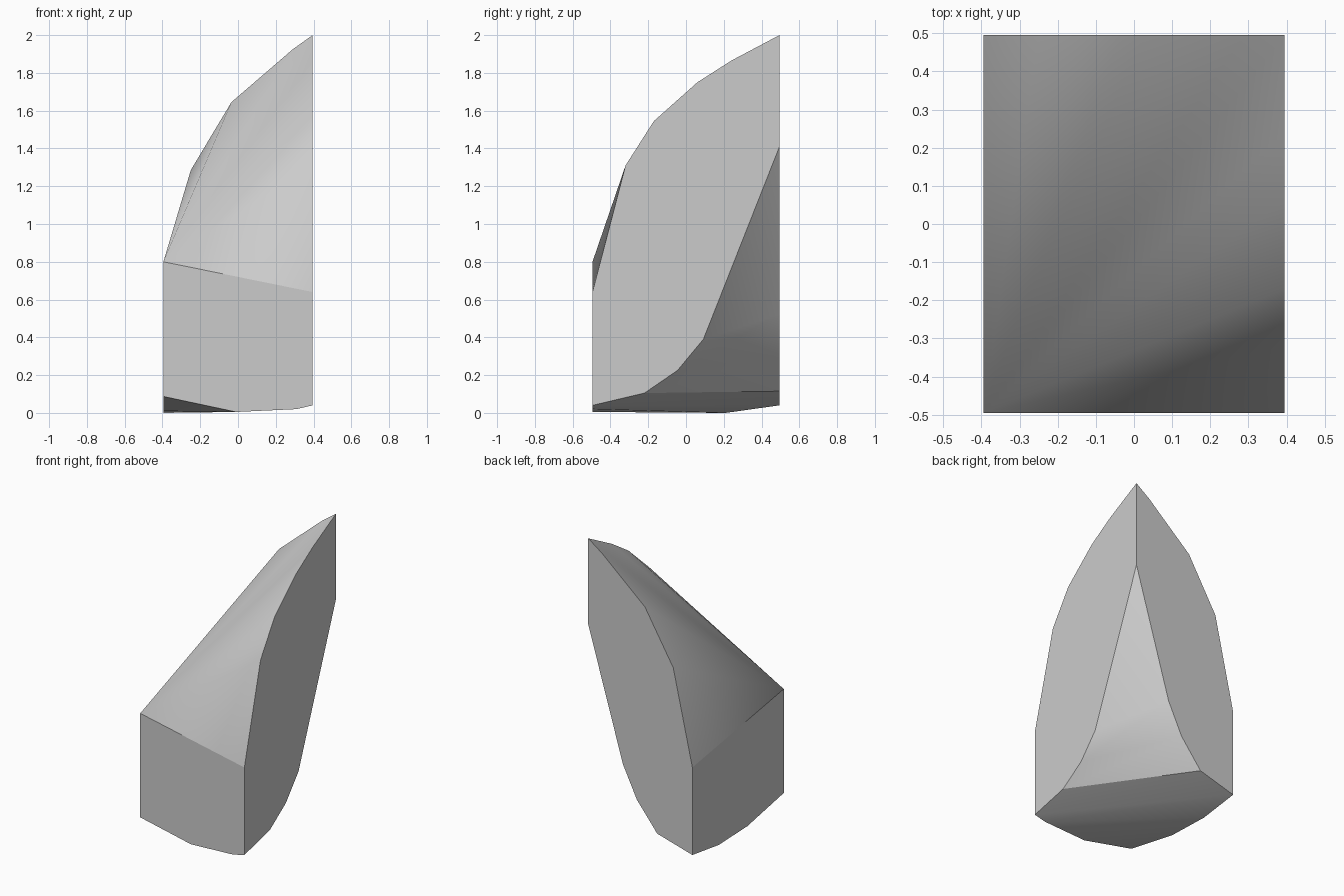
import bpy
import bmesh
import math

cube = bpy.data.objects.get("Cube")
if cube:
    bpy.data.objects.remove(cube, do_unlink=True)

X, Y = 0.395, 0.495   # half width and half depth of the block

# Upper rim as (position, height) along the back and right walls
back_top = [(-X, 0.64), (-0.25, 1.285), (-0.035, 1.645), (0.29, 1.925)]
right_top = [(0.24, 1.865), (0.06, 1.75), (-0.17, 1.545), (-0.32, 1.31), (-Y, 0.64)]
# Lower rim of each wall, listed away from the tall corner
back_low = [(0.132, 0.522), (0.026, 0.306), (-0.128, 0.115), (-X, 0.04)]
right_low = [(0.092, 0.39), (-0.045, 0.225), (-0.22, 0.105), (-Y, 0.04)]
front_low = [(0.31, 0.02), (-0.01, 0.005)]
left_low = [(0.21, 0.0), (-0.10, 0.01)]

bm = bmesh.new()


def on_y(points, y):
    return [bm.verts.new((x, y, z)) for x, z in points]


def on_x(points, x):
    return [bm.verts.new((x, y, z)) for y, z in points]


apex = bm.verts.new((-X, -Y, 0.8))
foot = bm.verts.new((-X, -Y, 0.087))
peak = bm.verts.new((X, Y, 2.0))
notch = bm.verts.new((X, Y, 1.41))
bt, rt = on_y(back_top, Y), on_x(right_top, X)
bl, rl = on_y(back_low, Y), on_x(right_low, X)
fl, ll = on_y(front_low, -Y), on_x(left_low, -X)

# Four upright walls
walls = [
    bt + [peak, notch] + bl,
    [peak] + rt + rl[::-1] + [notch],
    [apex, foot] + fl[::-1] + [rl[-1], rt[-1]],
    [apex, bt[0], bl[-1]] + ll + [foot],
]
wall_faces = {bm.faces.new(w) for w in walls}

# Sloping top, a fan of facets from the low corner
rim = bt + [peak] + rt
for a, b in zip(rim, rim[1:]):
    bm.faces.new((apex, a, b))

# Curved underside, strips between the two lower rims
side_a = [notch] + bl + ll + [foot]
side_b = [notch] + rl + fl + [foot]
for i in range(len(side_a) - 1):
    a, b, c, d = side_a[i], side_a[i + 1], side_b[i + 1], side_b[i]
    if a is d:
        bm.faces.new((a, b, c))
    elif b is c:
        bm.faces.new((a, b, d))
    else:
        bm.faces.new((a, b, c))
        bm.faces.new((a, c, d))

bmesh.ops.recalc_face_normals(bm, faces=bm.faces)

# Crisp walls, soft transitions across the top and underside
for f in bm.faces:
    f.smooth = True
for e in bm.edges:
    touches_wall = any(f in wall_faces for f in e.link_faces)
    e.smooth = not touches_wall and e.calc_face_angle(0) < math.radians(25)

mesh = bpy.data.meshes.new("faceted_block")
bm.to_mesh(mesh)
bm.free()
block = bpy.data.objects.new("faceted_block", mesh)
bpy.context.collection.objects.link(block)

grey = bpy.data.materials.new("plain_grey")
grey.use_nodes = True
colour = (0.6, 0.6, 0.6, 1.0)
grey.diffuse_color = colour
grey.node_tree.nodes["Principled BSDF"].inputs["Base Color"].default_value = colour
mesh.materials.append(grey)
